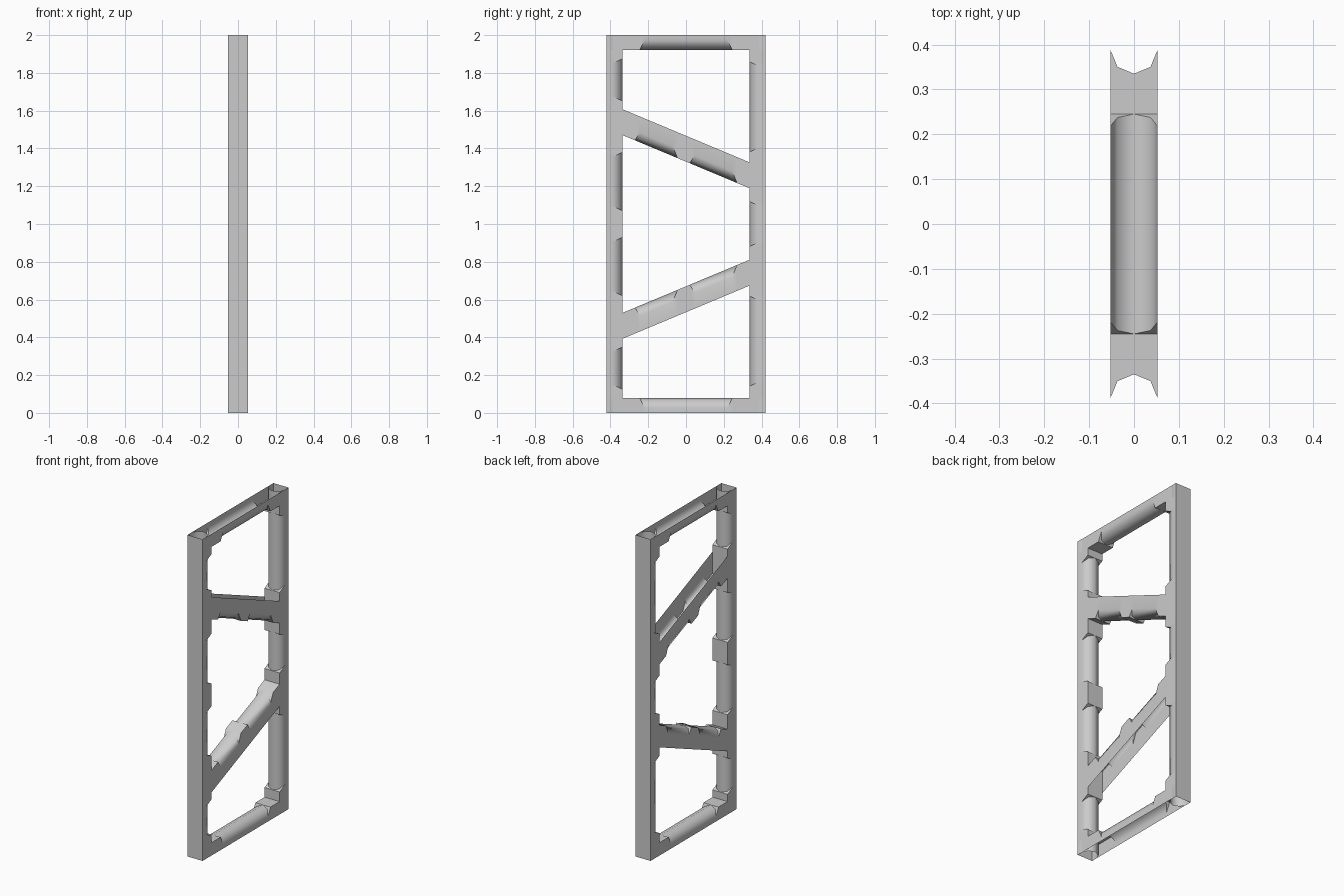
import bpy, bmesh
from mathutils import Vector

if "Cube" in bpy.data.objects:
    bpy.data.objects.remove(bpy.data.objects["Cube"])

R = 0.052                       # half thickness and edge rounding radius
K = R * 0.7071
XS = [-R, -K, 0, K, R]          # half-octagon profile across the thickness
DROP = [R, R - K, 0, R - K, R]  # depth of the rounded profile below the crest


def station(us, round_profile, width):
    """One cross-section: (x, depth, u) for wall foot, five profile points, wall foot."""
    pts = [(x, d if round_profile else 0.0, u) for x, d, u in zip(XS, DROP, us)]
    return [(-R, width, us[0])] + pts + [(R, width, us[-1])]


def beam(name, place, width, start, end, rounds, closed=False):
    """Hollow beam: block profile with stopped rounded stretches on its inner side."""
    rows = start
    for a, b in rounds:
        rows += [station([a] * 5, False, width),
                 station([a + d * 0.5 for d in DROP], True, width),
                 station([b - d * 0.5 for d in DROP], True, width),
                 station([b] * 5, False, width)]
    rows += end
    bm = bmesh.new()
    grid = [[bm.verts.new(place(*p)) for p in r] for r in rows]
    n = len(grid[0])
    for r0, r1 in zip(grid, grid[1:]):
        for i in range(n if closed else n - 1):
            j = (i + 1) % n
            bm.faces.new((r0[i], r0[j], r1[j], r1[i]))
    bmesh.ops.remove_doubles(bm, verts=bm.verts, dist=1e-5)
    bmesh.ops.recalc_face_normals(bm, faces=bm.faces)
    me = bpy.data.meshes.new(name)
    bm.to_mesh(me)
    bm.free()
    ob = bpy.data.objects.new(name, me)
    bpy.context.collection.objects.link(ob)
    bpy.ops.object.select_all(action='DESELECT')
    ob.select_set(True)
    bpy.context.view_layer.objects.active = ob
    bpy.ops.object.shade_smooth_by_angle(angle=0.87)
    return ob


Y_IN, Y_OUT, RAIL = 0.335, 0.422, 0.08


# Upright posts: closed outer face, rounded inner face
def post(name, side, rounds):
    w = Y_OUT - Y_IN
    low = [station([0] * 5, True, w), station([RAIL] * 5, True, w),
           station([RAIL] * 5, False, w)]
    high = [station([2 - RAIL] * 5, False, w), station([2 - RAIL] * 5, True, w),
            station([2] * 5, True, w)]
    beam(name, lambda x, d, u: Vector((x, side * (Y_IN + d), u)), w, low, high, rounds, True)


post("left_post", -1, [(0.125, 0.35), (0.62, 0.93), (1.07, 1.38), (1.65, 1.875)])
post("right_post", 1, [(0.14, 0.62), (0.88, 1.12), (1.38, 1.86)])


# Rails and diagonal braces, mirrored about mid height; outer side left open
def flip(z, upper):
    return 2 - z if upper else z


for upper in (False, True):
    tag = "top" if upper else "bottom"
    lo = [station([-Y_IN - d for d in DROP], False, RAIL)]
    hi = [station([Y_IN + d for d in DROP], False, RAIL)]
    beam(tag + "_rail", lambda x, d, u: Vector((x, u, flip(RAIL - d, upper))),
         RAIL, lo, hi, [(-0.245, 0.245)])

    w = 0.137
    lo = [station([-Y_IN] * 5, False, w)]
    hi = [station([Y_IN] * 5, False, w)]
    beam(tag + "_brace",
         lambda x, d, u: Vector((x, u, flip(0.67 + u * 0.418 - d, upper))),
         w, lo, hi, [(-0.27, -0.045), (0.02, 0.27)])
